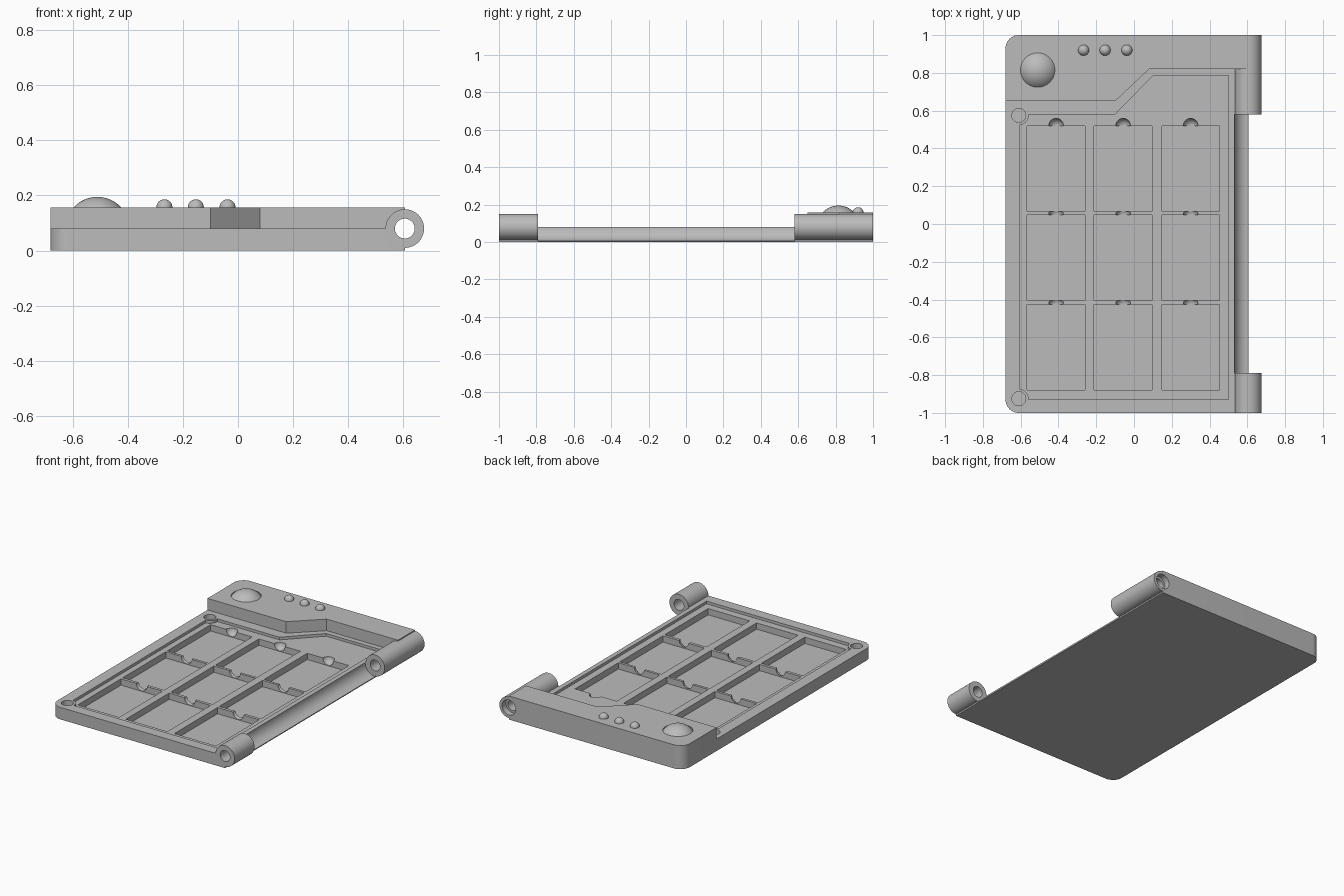
import bpy, bmesh, math
from mathutils import Matrix, Vector

cube = bpy.data.objects.get("Cube")
if cube:
    bpy.data.objects.remove(cube, do_unlink=True)

GREY = (0.5, 0.5, 0.5, 1.0)
mat = bpy.data.materials.new("plain grey")
mat.use_nodes = True
mat.diffuse_color = GREY
mat.node_tree.nodes["Principled BSDF"].inputs["Base Color"].default_value = GREY


def finish(name, bm):
    bmesh.ops.recalc_face_normals(bm, faces=bm.faces)
    mesh = bpy.data.meshes.new(name)
    bm.to_mesh(mesh)
    bm.free()
    mesh.materials.append(mat)
    ob = bpy.data.objects.new(name, mesh)
    bpy.context.scene.collection.objects.link(ob)
    return ob


def prism(name, points, z0, z1):
    bm = bmesh.new()
    face = bm.faces.new([bm.verts.new((x, y, z0)) for x, y in points])
    top = bmesh.ops.extrude_face_region(bm, geom=[face])["geom"]
    bmesh.ops.translate(bm, vec=(0, 0, z1 - z0),
                        verts=[v for v in top if isinstance(v, bmesh.types.BMVert)])
    return finish(name, bm)


def box(name, x0, x1, y0, y1, z0, z1):
    return prism(name, [(x0, y0), (x1, y0), (x1, y1), (x0, y1)], z0, z1)


def cylinder(name, radius, a, b, sides=48):
    a, b = Vector(a), Vector(b)
    turn = (b - a).to_track_quat("Z", "Y").to_matrix().to_4x4()
    bm = bmesh.new()
    bmesh.ops.create_cone(bm, cap_ends=True, segments=sides, radius1=radius, radius2=radius,
                          depth=(b - a).length, matrix=Matrix.Translation((a + b) / 2) @ turn)
    return finish(name, bm)


def ball(name, radius, centre):
    bm = bmesh.new()
    bmesh.ops.create_uvsphere(bm, u_segments=40, v_segments=24, radius=radius,
                              matrix=Matrix.Translation(centre))
    return finish(name, bm)


def combine(target, tool, operation="DIFFERENCE"):
    mod = target.modifiers.new(tool.name, "BOOLEAN")
    mod.operation, mod.solver, mod.object = operation, "EXACT", tool
    bpy.context.view_layer.objects.active = target
    bpy.ops.object.modifier_apply(modifier=mod.name)
    bpy.data.objects.remove(tool, do_unlink=True)


def smooth(ob):
    bpy.ops.object.select_all(action="DESELECT")
    ob.select_set(True)
    bpy.context.view_layer.objects.active = ob
    bpy.ops.object.shade_smooth_by_angle(angle=math.radians(30))


def corner(cx, cy, r, start):
    return [(cx + r * math.cos(math.radians(start + a)), cy + r * math.sin(math.radians(start + a)))
            for a in range(0, 91, 9)]


LEFT, HINGE_X, DECK, TOP = -0.68, 0.605, 0.08, 0.157
ROUND = 0.07
back_corner = corner(LEFT + ROUND, 1 - ROUND, ROUND, 90)
front_corner = corner(LEFT + ROUND, -1 + ROUND, ROUND, 180)

# Flat tray with the raised header along the back
body = prism("case_body", [(HINGE_X, -1), (HINGE_X, 1)] + back_corner + front_corner, 0, DECK)
header = prism("header", [(HINGE_X, 0.82), (HINGE_X, 1)] + back_corner +
               [(LEFT, 0.65), (-0.1, 0.65), (0.08, 0.82)], 0.04, TOP)
combine(body, header, "UNION")

# Hinge trough, knuckles and pin hole
combine(body, cylinder("hinge_trough", 0.074, (HINGE_X, -0.79, DECK), (HINGE_X, 0.58, DECK), 64))
for y0, y1 in ((-1, -0.79), (0.58, 1)):
    combine(body, cylinder("knuckle", 0.07, (HINGE_X, y0, DECK), (HINGE_X, y1, DECK), 64), "UNION")
combine(body, cylinder("pin_hole", 0.036, (HINGE_X, -1.1, DECK), (HINGE_X, 1.1, DECK)))
combine(body, cylinder("pin_head_recess", 0.05, (HINGE_X, 0.96, DECK), (HINGE_X, 1.1, DECK)))

# Sunken deck, leaving a collar around each magnet hole
SUNK, FLOOR = 0.062, 0.02
MAGNETS = [(-0.61, 0.575), (-0.61, -0.925)]
recess = prism("recess", [(-0.605, -0.93), (0.5, -0.93), (0.5, 0.785), (0.1, 0.785),
                          (-0.1, 0.58), (-0.605, 0.58)], SUNK, 0.1)
for x, y in MAGNETS:
    combine(recess, cylinder("collar", 0.052, (x, y, 0), (x, y, 0.2)))
combine(body, recess)
for x, y in MAGNETS:
    combine(body, cylinder("magnet_hole", 0.037, (x, y, 0.04), (x, y, 0.2)))

# Three by three card wells with finger notches
for x in (-0.4125, -0.0575, 0.3):
    for y0, y1 in ((-0.88, -0.425), (-0.405, 0.048), (0.065, 0.52)):
        combine(body, box("well", x - 0.153, x + 0.153, y0, y1, FLOOR, 0.1))
    for y in (-0.425, 0.048, 0.52):
        combine(body, ball("notch", 0.039, (x, y, SUNK)))

# Shallow seat for the lens
LENS = (-0.51, 0.815)
combine(body, cylinder("lens_seat", 0.091, (*LENS, TOP - 0.012), (*LENS, 0.2), 64))
smooth(body)

# Domed lens: the cap of a larger ball
lens = ball("lens", 0.116, (*LENS, 0.195 - 0.116))
combine(lens, box("lens_trim", -0.8, -0.2, 0.5, 1.1, -0.2, TOP - 0.014))
smooth(lens)

# Row of indicator lights
for i, x in enumerate((-0.267, -0.153, -0.038)):
    smooth(ball(f"indicator_light_{i + 1}", 0.029, (x, 0.92, TOP)))
